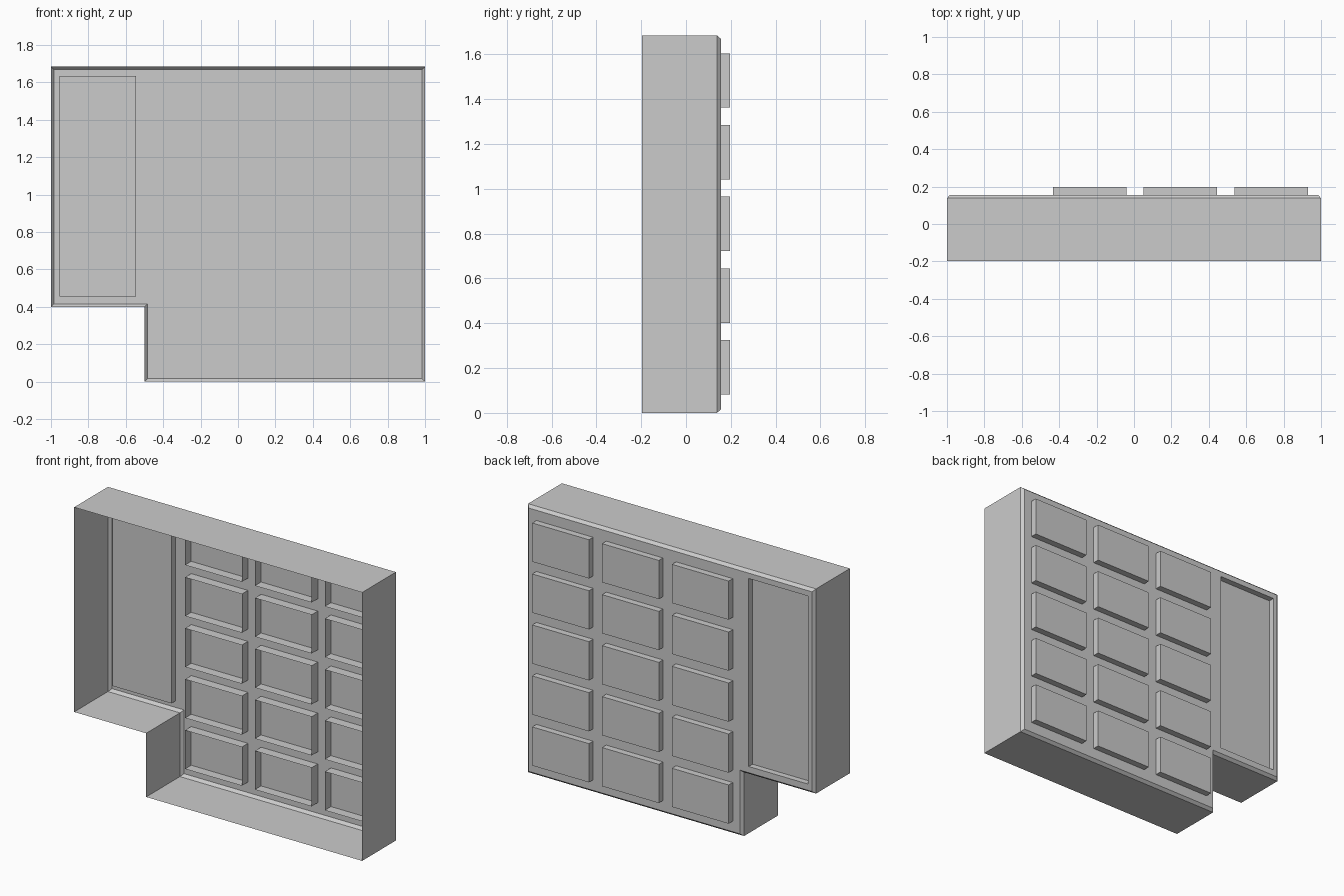
import bpy, bmesh

if "Cube" in bpy.data.objects:
    bpy.data.objects.remove(bpy.data.objects["Cube"])

H = 1.685                                  # total height
FRONT, EDGE, BACK = -0.197, 0.138, 0.156   # open rim, bevel start, back plate
BEVEL = 0.016


def make_object(name, bm):
    bmesh.ops.recalc_face_normals(bm, faces=bm.faces)
    mesh = bpy.data.meshes.new(name)
    bm.to_mesh(mesh)
    bm.free()
    obj = bpy.data.objects.new(name, mesh)
    bpy.context.collection.objects.link(obj)
    return obj


def ring(bm, pts, y):
    return [bm.verts.new((x, y, z)) for x, z in pts]


def bridge(bm, a, b):
    n = len(a)
    for i in range(n):
        j = (i + 1) % n
        bm.faces.new((a[i], a[j], b[j], b[i]))


def rect(x0, x1, z0, z1):
    return [(x0, z0), (x1, z0), (x1, z1), (x0, z1)]


# Hollow L-shaped tray, open at the front, with a bevelled back and a sunken panel
outline = [(-1, 0.4), (-0.5, 0.4), (-0.5, 0), (1, 0), (1, H), (-1, H)]
inset = [(x + (BEVEL if x < 0 else -BEVEL), z + (-BEVEL if z == H else BEVEL))
         for x, z in outline]
panel = rect(-0.955, -0.545, 0.455, 1.635)

bm = bmesh.new()
rim, shoulder, plate = ring(bm, outline, FRONT), ring(bm, outline, EDGE), ring(bm, inset, BACK)
bridge(bm, rim, shoulder)
bridge(bm, shoulder, plate)
hole, floor = ring(bm, panel, BACK), ring(bm, panel, 0.118)
bridge(bm, hole, floor)
bm.faces.new(floor)
# back plate filled around the panel opening
borders = [bm.edges.get((r[i - 1], r[i])) for r in (plate, hole) for i in range(len(r))]
bmesh.ops.triangle_fill(bm, edges=borders, use_beauty=True)
make_object("tray_shell", bm)

# Grid of raised blocks, each an open-fronted box passing through the back plate
for col in range(3):
    for row in range(5):
        x, z = -0.434 + col * 0.485, 0.082 + row * 0.32
        bm = bmesh.new()
        pts = rect(x, x + 0.394, z, z + 0.243)
        mouth, cap = ring(bm, pts, 0.095), ring(bm, pts, 0.197)
        bridge(bm, mouth, cap)
        bm.faces.new(cap)
        make_object(f"raised_block_{col + 1}_{row + 1}", bm)
